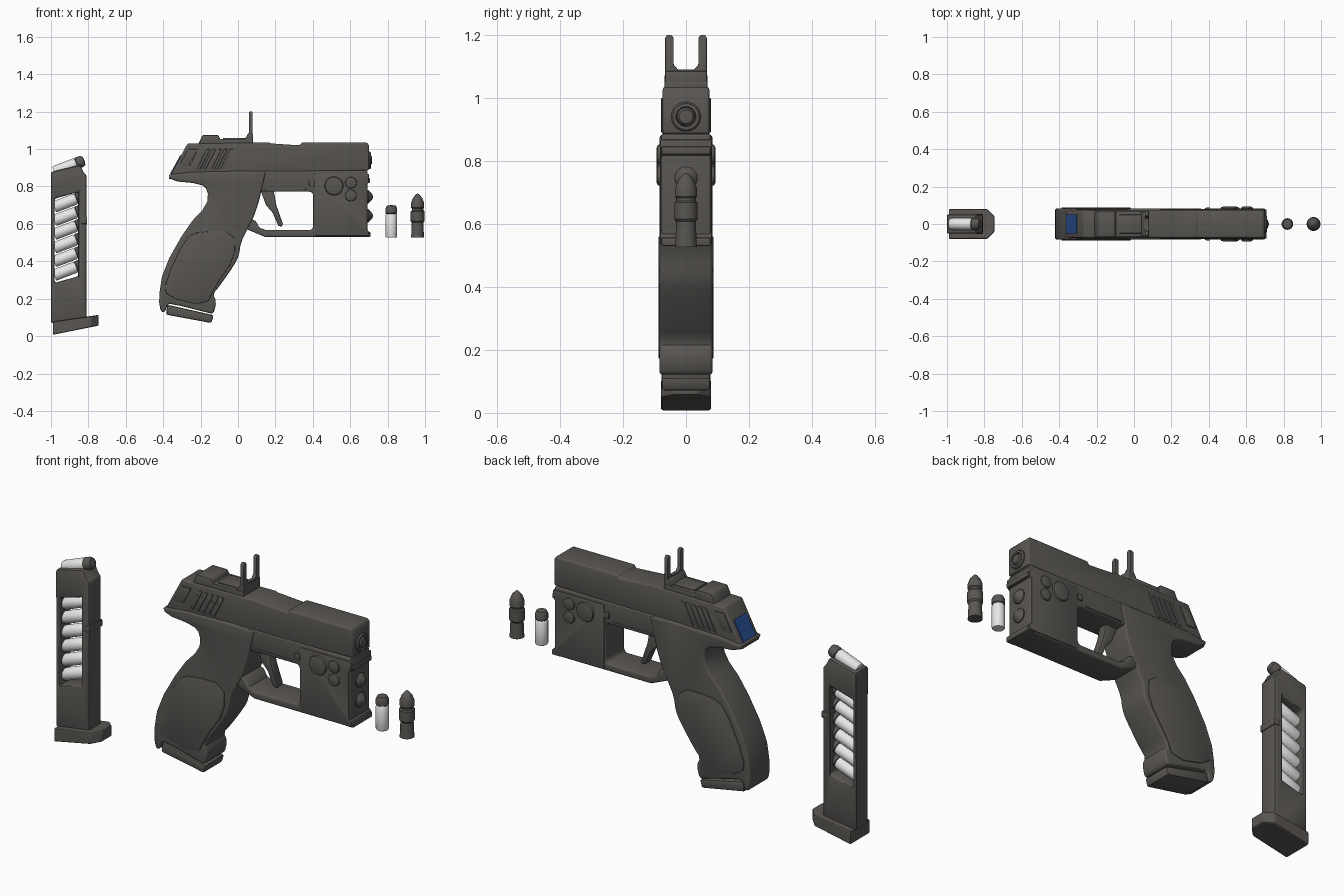
import bpy, bmesh, math
from mathutils import Matrix, Vector

if "Cube" in bpy.data.objects:
    bpy.data.objects.remove(bpy.data.objects["Cube"])


def material(name, rgb):
    m = bpy.data.materials.new(name)
    m.diffuse_color = (*rgb, 1)
    m.use_nodes = True
    m.node_tree.nodes["Principled BSDF"].inputs["Base Color"].default_value = m.diffuse_color
    return m


DARK = material("dark_gunmetal", (0.10, 0.093, 0.085))
WHITE = material("pale_casing", (0.8, 0.8, 0.8))
BLUE = material("blue_panel", (0.02, 0.075, 0.27))


def link(name, bm, mats):
    bmesh.ops.recalc_face_normals(bm, faces=bm.faces)
    me = bpy.data.meshes.new(name)
    bm.to_mesh(me)
    bm.free()
    ob = bpy.data.objects.new(name, me)
    for m in mats:
        me.materials.append(m)
    bpy.context.collection.objects.link(ob)
    return ob


def finish(ob, bevel=0.0, segs=2, cutter=None):
    """Apply optional cut and bevel, then smooth-shade by angle."""
    if cutter:
        b = ob.modifiers.new("cut", 'BOOLEAN')
        b.object, b.operation, b.solver = cutter, 'DIFFERENCE', 'EXACT'
    if bevel:
        b = ob.modifiers.new("bevel", 'BEVEL')
        b.width, b.segments, b.limit_method = bevel, segs, 'ANGLE'
        b.angle_limit = math.radians(40)
    if ob.modifiers:
        dg = bpy.context.evaluated_depsgraph_get()
        me = bpy.data.meshes.new_from_object(ob.evaluated_get(dg))
        ob.modifiers.clear()
        ob.data = me
    bpy.ops.object.select_all(action='DESELECT')
    bpy.context.view_layer.objects.active = ob
    ob.select_set(True)
    bpy.ops.object.shade_smooth_by_angle(angle=math.radians(35))
    return ob


def prism(name, pts, lo, hi, bevel=0.0, mat=DARK, segs=2, along='y', cutter=None, done=True):
    """Extrude an xz profile along y, or a yz profile along x."""
    bm = bmesh.new()
    at = (lambda a, b, d: (a, d, b)) if along == 'y' else (lambda a, b, d: (d, a, b))
    rings = [[bm.verts.new(at(a, b, d)) for a, b in pts] for d in (lo, hi)]
    for r in rings:
        bm.faces.new(r)
    n = len(pts)
    for i in range(n):
        j = (i + 1) % n
        bm.faces.new((rings[0][i], rings[0][j], rings[1][j], rings[1][i]))
    ob = link(name, bm, [mat])
    return finish(ob, bevel, segs, cutter) if done else ob


def box(name, x0, x1, z0, z1, hw, bevel=0.004):
    return prism(name, [(x0, z0), (x1, z0), (x1, z1), (x0, z1)], -hw, hw, bevel)


def rounded(pts):
    """One corner-cutting pass for organic outlines."""
    out = []
    for i, p in enumerate(pts):
        q = pts[(i + 1) % len(pts)]
        p, q = Vector(p), Vector(q)
        out += [tuple(p.lerp(q, 0.25)), tuple(p.lerp(q, 0.75))]
    return out


def lathe(name, prof, loc, axis=(0, 0, 1), white_below=None, n=28):
    """Revolve (radius, height) pairs about an axis."""
    bm = bmesh.new()
    rot = Vector((0, 0, 1)).rotation_difference(Vector(axis)).to_matrix().to_4x4()
    mw = Matrix.Translation(loc) @ rot
    rings = []
    for r, h in prof:
        k = 1 if r == 0 else n
        rings.append([bm.verts.new(mw @ Vector((r * math.cos(2 * math.pi * i / n),
                     r * math.sin(2 * math.pi * i / n), h))) for i in range(k)])
    for s, (a, b) in enumerate(zip(rings, rings[1:])):
        for i in range(n):
            j = (i + 1) % n
            vs = [a[i % len(a)], a[j % len(a)], b[j % len(b)], b[i % len(b)]]
            f = bm.faces.new(list(dict.fromkeys(vs)))
            if white_below and max(prof[s][1], prof[s + 1][1]) <= white_below:
                f.material_index = 1
    return finish(link(name, bm, [DARK, WHITE]))


# Slide with slanted back and shallow ejection step
prism("slide", [(-.372, .84), (-.27, 1.03), (.165, 1.035), (.18, 1.03), (.33, 1.02), (.34, 1.035),
                (.69, 1.035), (.70, 1.02), (.70, .885), (.12, .87)], -.074, .074, .012, segs=3)
for s in (-1, 1):
    ys = sorted((s * .07, s * .079))
    for i in range(5):  # slanted grip serrations
        x = -.222 + .031 * i
        prism("slide_serration", [(x, .89), (x + .018, .89), (x + .073, 1.0), (x + .055, 1.0)], *ys, .003)
    prism("rear_side_plate", [(-.315, .912), (-.258, .912), (-.212, 1.0), (-.268, 1.0)], *ys, .003)
# Blue panel on the slanted back
nx, nz = -.876 * .006, .483 * .006
prism("rear_display", [(-.358, .865), (-.303, .965), (-.303 + nx, .965 + nz), (-.358 + nx, .865 + nz)],
      -.05, .05, mat=BLUE)
# Muzzle
lathe("muzzle", [(0, 0), (.047, 0), (.047, .022), (.042, .028), (.032, .028), (.029, .02), (.022, .032), (0, .034)],
      (.683, 0, .94), (1, 0, 0))

# Sights
prism("rear_sight_block", [(-.215, 1.02), (-.19, 1.075), (-.105, 1.075), (-.095, 1.055), (-.095, 1.02)],
      -.068, .068, .006)
box("sight_rail", -.1, .08, 1.02, 1.055, .068)
box("sight_rail_inset", -.08, .04, 1.05, 1.06, .05, .003)
prism("sight_foot", [(.035, 1.05), (.055, 1.085), (.08, 1.085), (.08, 1.04)], -.066, .066, .003)
prism("fork_sight", [(-.066, 1.04), (.066, 1.04), (.066, 1.19), (.059, 1.2), (.046, 1.2), (.039, 1.19),
                     (.039, 1.105), (.026, 1.09), (-.026, 1.09), (-.039, 1.105), (-.039, 1.19),
                     (-.046, 1.2), (-.059, 1.2), (-.066, 1.19)], .058, .078, .003, along='x')

# Frame: open C around the trigger, closed at the back by the grip
prism("frame", [(-.05, .885), (.692, .885), (.692, .53), (.145, .53), (.05, .57), (.04, .64), (.095, .615),
                (.115, .58), (.15, .567), (.39, .567), (.402, .58), (.402, .76), (.39, .772), (.0, .772)],
      -.079, .079, .01, segs=3)
prism("front_housing", [(.408, .535), (.70, .535), (.70, .56), (.685, .575), (.685, .81), (.70, .825),
                        (.70, .868), (.408, .868)], -.083, .083, .006)
box("front_lower_lip", .66, .708, .53, .557, .078)
box("front_upper_lip", .66, .706, .82, .845, .078)
box("slide_catch", .38, .41, .80, .832, .087)
box("slide_lever", .14, .36, .78, .79, .083, .003)
# Round side buttons run right through to both sides
for x, z, r in ((.513, .803, .05), (.604, .82, .031), (.604, .752, .031)):
    lathe("side_button", [(0, -.094), (r * .7, -.093), (r * .93, -.09), (r, -.084), (r, .084), (r * .93, .09),
                          (r * .7, .093), (0, .094)], (x, 0, z), (0, 1, 0))
# Front emitters
for z in (.745, .643):
    lathe("front_emitter", [(0, 0), (.036, 0), (.036, .022), (.03, .028), (.012, .044), (0, .047)],
          (.675, 0, z), (1, 0, 0))

# Trigger
prism("trigger", [(.12, .78), (.19, .78), (.205, .70), (.24, .60), (.235, .585), (.215, .59), (.185, .66), (.15, .70)],
      -.025, .025, .006)

# Grip
prism("grip", rounded([(-.375, .875), (.15, .885), (.145, .86), (.10, .67), (.045, .56), (.015, .50), (.005, .43),
                       (-.02, .38), (-.10, .265), (-.135, .225), (-.115, .185), (-.13, .12), (-.15, .122),
                       (-.36, .175), (-.378, .165), (-.39, .13), (-.412, .125), (-.425, .2), (-.40, .36),
                       (-.27, .59), (-.165, .70), (-.16, .78), (-.20, .815), (-.36, .83)]),
      -.084, .084, .016, segs=3)
for s in (-1, 1):
    prism("grip_panel", rounded([(-.28, .53), (-.20, .56), (-.02, .56), (-.015, .42), (-.12, .27), (-.17, .16),
                                 (-.385, .21), (-.39, .29)]), *sorted((s * .07, s * .088)), .004)
prism("grip_base_plate", [(-.378, .168), (-.13, .112), (-.142, .07), (-.385, .115)], -.078, .078, .01)

# Spare magazine with a slanted window on both sides
cutter = prism("window_cutter", [(-.98, .285), (-.855, .32), (-.855, .77), (-.98, .735)], -.2, .2, done=False)
cutter.hide_render = True
prism("magazine_body", [(-1, .07), (-.81, .07), (-.81, .862), (-.822, .87), (-.845, .915), (-1, .878)],
      -.05, .05, .01, cutter=cutter)
bpy.data.objects.remove(cutter)
prism("magazine_spine", [(-.852, .1), (-.82, .1), (-.82, .8), (-.852, .8)], -.03, .03)
box("magazine_catch", -.84, -.806, .60, .635, .053)
# Magazine floor plate: tapered nose seen from above, tilted
floor = box("magazine_floor_plate", -.99, -.745, .0, .07, .08, 0)
bm = bmesh.new()
bm.from_mesh(floor.data)
edges = [e for e in bm.edges if all(v.co.x > -.8 for v in e.verts) and abs(e.verts[0].co.y - e.verts[1].co.y) < .01]
bmesh.ops.bevel(bm, geom=edges, offset=.04, segments=1, affect='EDGES')
for v in bm.verts:
    v.co.z += .008 + (v.co.x + .985) * .2 - (.012 if v.co.z > .03 and v.co.x > -.9 else 0)
bm.to_mesh(floor.data)
bm.free()
finish(floor, .007)

# Cartridges: stacked in the magazine, one on top, two loose
SHELL = [(0, 0), (.028, 0), (.031, .006), (.031, .118), (.027, .126), (.031, .13), (.031, .155), (.024, .17), (0, .174)]
tilt = (math.cos(math.radians(21)), 0, math.sin(math.radians(21)))
for z in [.325 + .073 * i for i in range(6)] + [.878]:
    lathe("stacked_cartridge", SHELL, (-.983, 0, z), tilt, .127)
lathe("loose_cartridge", SHELL, (.82, 0, .527), white_below=.127)
lathe("large_cartridge", [(0, 0), (.035, 0), (.034, .01), (.031, .08), (.037, .088), (.037, .14), (.031, .146),
                          (.031, .155), (.035, .16), (.035, .185), (.025, .212), (.008, .232), (0, .235)], (.96, 0, .527))
